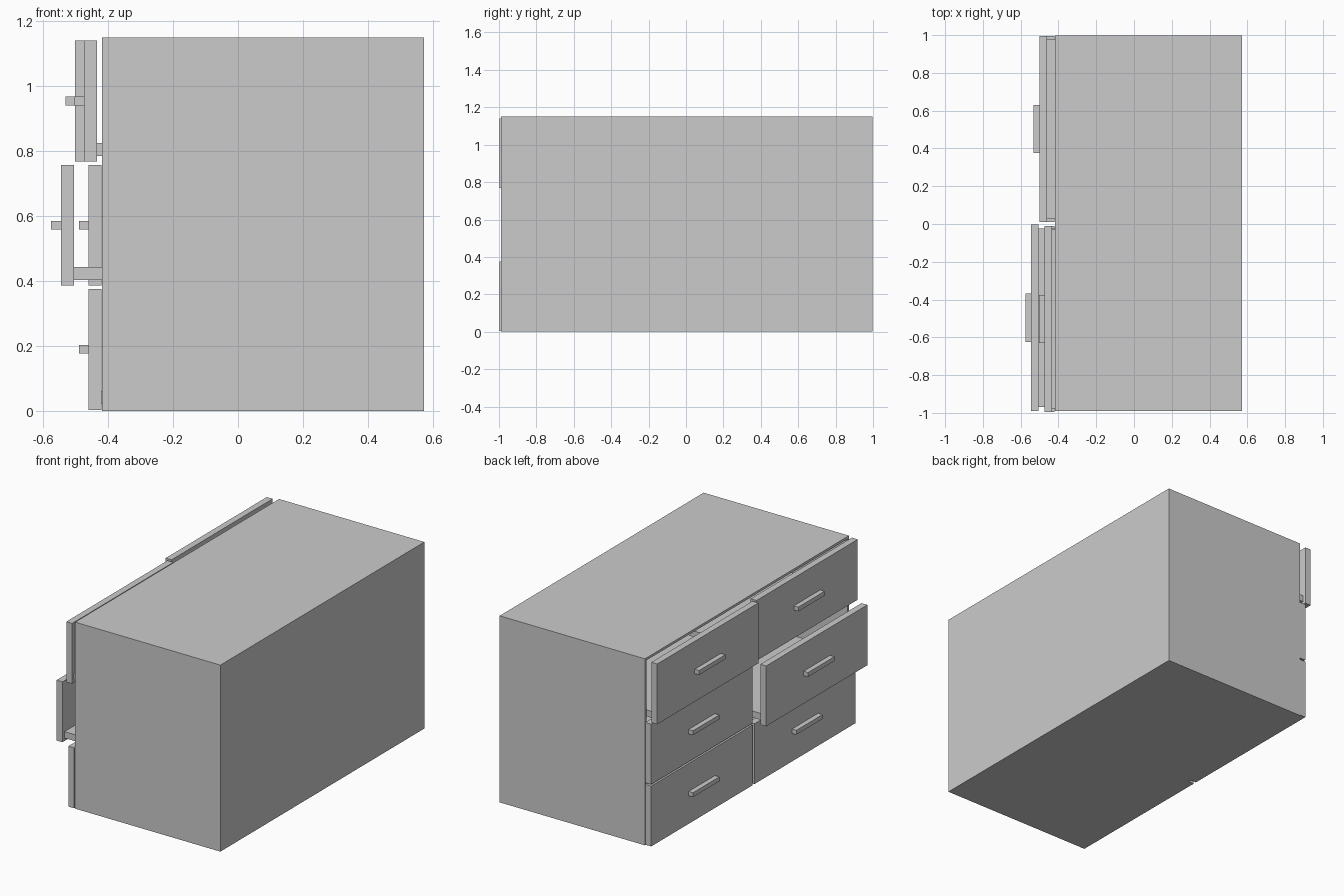
import bpy

if "Cube" in bpy.data.objects:
    bpy.data.objects.remove(bpy.data.objects["Cube"])


def box(name, x, y, z):
    """Box from (min, max) ranges on each axis."""
    bpy.ops.mesh.primitive_cube_add(
        size=1, location=[(a + b) / 2 for a, b in (x, y, z)])
    ob = bpy.context.object
    ob.name = name
    ob.scale = [b - a for a, b in (x, y, z)]
    bpy.ops.object.transform_apply(location=False, rotation=False, scale=True)
    return ob


FRONT, BACK = -0.418, 0.573
Y0, Y1, TOP = -0.99, 0.997, 1.15
WALL = 0.015

# Cabinet: hollow shell open towards -x
cabinet = box("cabinet", (FRONT, BACK), (Y0, Y1), (0, TOP))
cutter = box("cabinet_hollow", (FRONT - 0.1, BACK - WALL),
             (Y0 + WALL, Y1 - WALL), (WALL, TOP - WALL))
mod = cabinet.modifiers.new("hollow", 'BOOLEAN')
mod.object = cutter
mod.solver = 'EXACT'
bpy.context.view_layer.objects.active = cabinet
bpy.ops.object.modifier_apply(modifier=mod.name)
bpy.data.objects.remove(cutter)


def drawer(name, yc, z0, pull):
    """Front panel, floor board and bar handle, pulled out along -x."""
    x = -0.46 - pull
    box(name + "_front", (x, x + 0.04), (yc - 0.493, yc + 0.493), (z0, z0 + 0.372))
    box(name + "_floor", (x + 0.04, x + 0.96), (yc - 0.473, yc + 0.473),
        (z0 + 0.018, z0 + 0.058))
    box(name + "_handle", (x - 0.03, x), (yc - 0.128, yc + 0.128),
        (z0 + 0.173, z0 + 0.2))


# Two columns of three drawers: name, column centre, pull-out distance
rows = [("lower", 0.004), ("middle", 0.386), ("upper", 0.768)]
left = [(0.503, 0.0), (0.503, 0.0), (0.503, 0.041)]
right = [(-0.503, 0.0), (-0.496, 0.085), (-0.503, 0.014)]
for side, column in (("left", left), ("right", right)):
    for (row, z0), (yc, pull) in zip(rows, column):
        drawer(f"{row}_{side}_drawer", yc, z0, pull)
